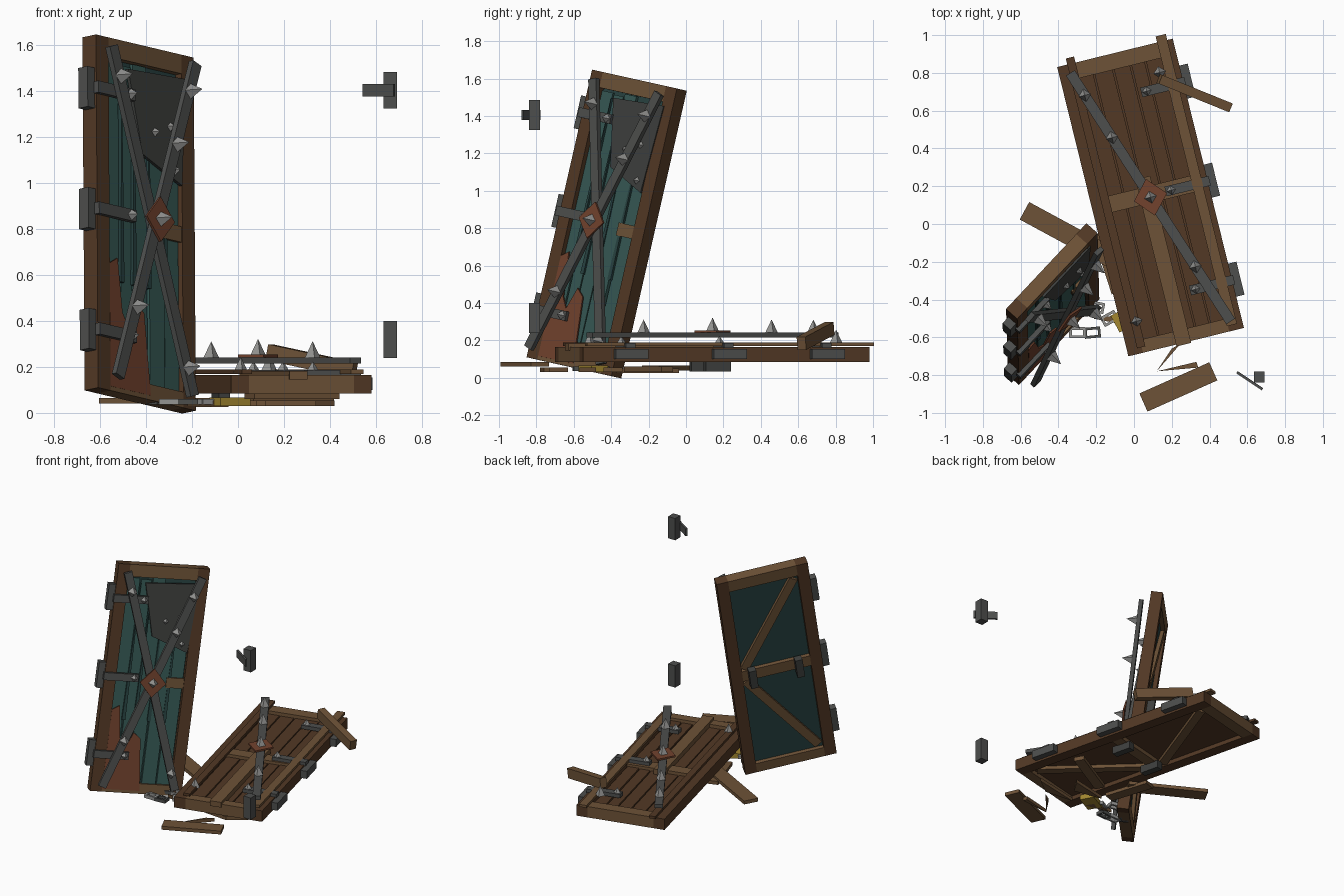
import bpy, bmesh, math, random
from mathutils import Matrix, Vector

if "Cube" in bpy.data.objects:
    bpy.data.objects.remove(bpy.data.objects["Cube"])

random.seed(4)


def mat(name, r, g, b):
    m = bpy.data.materials.new(name)
    m.diffuse_color = (r, g, b, 1)
    m.use_nodes = True
    m.node_tree.nodes["Principled BSDF"].inputs["Base Color"].default_value = m.diffuse_color
    return m


DARK = mat("dark wood", .085, .04, .018)
LIGHT = mat("light wood", .155, .085, .038)
TEAL = mat("teal paint", .036, .098, .088)
DTEAL = mat("dark teal paint", .021, .055, .053)
IRON = mat("iron", .075, .077, .074)
DIRON = mat("dark iron", .048, .05, .047)
STEEL = mat("pale steel", .30, .30, .29)
RUST = mat("rust", .17, .055, .027)
BRASS = mat("brass", .36, .24, .03)


def frame(origin, u, v, mirror=False):
    """Matrix taking (across, along, outward) to world space."""
    u = Vector(u).normalized()
    v = Vector(v)
    v = (v - u * v.dot(u)).normalized()
    n = u.cross(v) * (-1 if mirror else 1)
    m = Matrix((u, v, n)).transposed().to_4x4()
    m.translation = origin
    return m


WORLD = Matrix.Identity(4)


def finish(name, bm, M, material):
    bm.transform(M)
    bmesh.ops.recalc_face_normals(bm, faces=bm.faces)
    me = bpy.data.meshes.new(name)
    bm.to_mesh(me)
    bm.free()
    me.materials.append(material)
    ob = bpy.data.objects.new(name, me)
    bpy.context.collection.objects.link(ob)
    return ob


def prism(name, M, pts, d0, d1, material):
    bm = bmesh.new()
    lo = [bm.verts.new((x, y, d0)) for x, y in pts]
    hi = [bm.verts.new((x, y, d1)) for x, y in pts]
    bm.faces.new(lo)
    bm.faces.new(hi)
    k = len(pts)
    for i in range(k):
        j = (i + 1) % k
        bm.faces.new((lo[i], lo[j], hi[j], hi[i]))
    return finish(name, bm, M, material)


def box(name, M, a0, a1, h0, h1, d0, d1, material):
    return prism(name, M, [(a0, h0), (a1, h0), (a1, h1), (a0, h1)], d0, d1, material)


def bar(name, M, p, q, w, d0, d1, material):
    p, q = Vector(p), Vector(q)
    t = (q - p).normalized() * w / 2
    s = Vector((-t.y, t.x))
    return prism(name, M, [p - s, q - s, q + s, p + s], d0, d1, material)


def spike(M, a, h, d, r=.034, height=.07):
    bm = bmesh.new()
    bmesh.ops.create_cone(bm, cap_ends=True, segments=4, radius1=r, radius2=0, depth=height)
    finish("spike", bm, M @ Matrix.Translation((a, h, d + height / 2)), STEEL)


W, H, T = .63, 1.577, .08
HINGES = (.26, .80, 1.34)


def door(M, back_panel):
    # frame
    for a in (0, W - .08):
        box("stile", M, a, a + .08, 0, H, 0, T, DARK)
    box("top_rail", M, .08, W - .08, H - .085, H, 0, T, LIGHT)
    box("bottom_rail", M, .08, W - .08, 0, .07, 0, T, LIGHT)
    box("back_panel", M, .08, W - .08, .07, H - .085, .03, .045, back_panel)
    # bracing on the back
    box("middle_rail", M, .08, W - .08, .75, .83, 0, .03, LIGHT)
    bar("upper_brace", M, (.53, .84), (.11, 1.47), .06, .005, .03, LIGHT)
    bar("lower_brace", M, (.53, .74), (.11, .10), .06, .005, .03, LIGHT)
    for a in (.14, .46):
        box("back_bracket", M, a, a + .05, .71, .85, -.05, .005, DIRON)
    # hinges with straps and studs
    for h in HINGES:
        box("hinge_block", M, -.045, .005, h - .09, h + .09, .015, .07, IRON)
        box("hinge_strap", M, -.01, .23, h - .026, h + .026, T - .005, T + .022, IRON)
        spike(M, .20, h, T + .02, .026, .04)
    # raised diagonal strap with its diamond plate
    d = T + .05
    bar("diagonal_strap", M, (.57, 1.53), (.06, .05), .055, d, d + .027, IRON)
    prism("diamond_plate", M, [(.315, .69), (.405, .79), (.315, .89), (.225, .79)],
          d + .027, d + .039, RUST)
    spike(M, .315, .79, d + .037)
    for t in (.09, .26, .78):
        spike(M, .57 - .51 * t, 1.53 - 1.48 * t, d + .027)


# Standing door
A = frame((-.668, -.80, .098), (.675, .72, -.16), (-.006, .222, .975))
door(A, DTEAL)
edges = [.08, .17, .25, .345, .45, .55]
for i in range(5):
    box("teal_plank", A, edges[i] + .005, edges[i + 1] - .005, .07, H - .085 - .05 * random.random(),
        .045, random.uniform(.056, .07), TEAL)
for i, a in enumerate((.17, .25, .345, .45)):
    prism("plank_split", A, [(a - .012, .5), (a + .012, .5), (a + .003, 1.45)], .045, .073, DTEAL)
bar("crossing_strap", A, (.06, 1.53), (.57, .05), .055, T + .023, T + .05, IRON)
spike(A, .105, 1.40, T + .05)
spike(A, .53, .165, T + .05)
prism("patch_plate", A, [(.2, 1.455), (.57, 1.47), (.545, .99), (.29, 1.09)], .07, .086, DIRON)
for a, h in ((.50, 1.05), (.37, 1.20), (.47, 1.24)):
    spike(A, a, h, .086, .02, .03)
prism("rust_patch", A, [(.08, .02), (.08, .57), (.13, .60), (.16, .36), (.20, .30),
                        (.25, .42), (.30, .38), (.34, .02)], .072, .081, RUST)
box("exposed_board", A, .43, .55, .74, .81, .06, .075, LIGHT)

# Fallen door, lying face up and mirrored
B = frame((.582, -.55, .085), (-.971, -.239, 0), (-.24, .971, 0), True)
door(B, DARK)
for i in range(5):
    box("bare_plank", B, edges[i] + .004, edges[i + 1] - .004, .07, H - .085,
        .045, random.uniform(.054, .066), DARK)
box("front_middle_rail", B, .08, .55, .76, .85, .045, .078, LIGHT)
box("split_plank", B, .29, .37, -.01, .9, .06, .098, LIGHT)
box("loose_batten", B, .03, .085, .03, 1.61, T + .005, T + .023, LIGHT)
box("loose_batten", B, .53, .575, .03, 1.61, T + .005, T + .023, DARK)
spike(B, .545, .17, T + .01)
spike(B, .11, 1.42, T + .022)

# Broken board leaning on the fallen door
C = frame((.13, .77, .24), (.37, -.15, -.08), (0, 0, 1))
box("leaning_board", C, 0, .41, -.01, .06, -.025, .025, LIGHT)

# Boards and splinters on the floor
bar("floor_board", WORLD, (.05, -.945), (.42, -.78), .105, .06, .085, LIGHT)
bar("floor_board", WORLD, (-.58, .07), (-.1, -.19), .105, .04, .065, LIGHT)
bar("floor_board", WORLD, (-.18, -.05), (-.08, -.36), .08, .025, .05, LIGHT)
bar("floor_board", WORLD, (.05, -.30), (.40, -.10), .07, .03, .06, LIGHT)
for tri in ([(.25, -.63), (.20, -.66), (.12, -.78)],
            [(.12, -.78), (.34, -.76), (.33, -.73)],
            [(.08, -.55), (.42, -.48), (.30, -.57)],
            [(-.05, -.40), (.22, -.34), (.16, -.44)],
            [(-.22, -.50), (-.02, -.54), (-.06, -.48)]):
    prism("splinter", WORLD, tri, .03, .055, LIGHT)

# Padlock and broken chain
bar("padlock_body", WORLD, (-.10, -.53), (.03, -.46), .10, .03, .066, BRASS)


def link(x, y, angle, material):
    bm = bmesh.new()
    for s in (-1, 1):
        for size, pos in (((.085, .014, .024), (0, s * .022, 0)), ((.014, .05, .024), (s * .036, 0, 0))):
            bmesh.ops.create_cube(bm, size=1, matrix=Matrix.Translation(pos) @ Matrix.Diagonal((*size, 1)))
    finish("chain_link", bm, Matrix.Translation((x, y, .048)) @ Matrix.Rotation(angle, 4, 'Z'), material)


for x, y, ang, m in ((-.13, -.50, .5, STEEL), (-.20, -.44, -.2, STEEL), (-.27, -.45, .3, IRON),
                     (-.30, -.575, 0, STEEL), (-.22, -.575, .1, IRON), (-.35, -.52, .9, IRON)):
    link(x, y, ang, m)

# Wall hinges left hanging on the missing post
for z in (1.405, .32):
    box("wall_hinge", WORLD, .634, .692, -.84, -.78, z - .08, z + .08, IRON)
bar("wall_hinge_arm", WORLD, (.545, -.785), (.68, -.875), .014, 1.378, 1.432, IRON)
